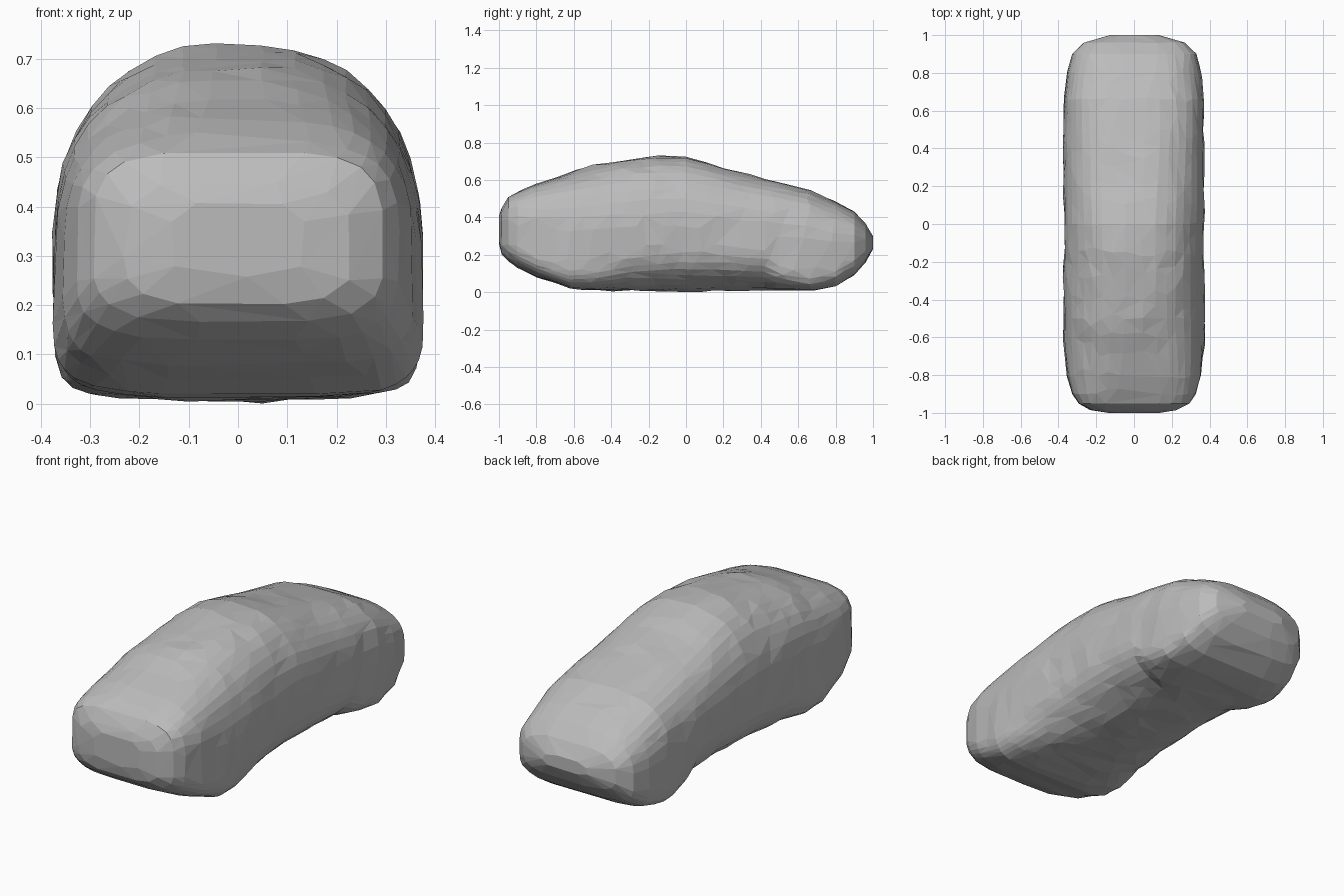
import bpy, bmesh, math
from mathutils import Vector, noise

cube = bpy.data.objects.get("Cube")
if cube:
    bpy.data.objects.remove(cube, do_unlink=True)

# Stations along the body: y, bottom, top, half width, top squareness, bottom squareness
STATIONS = [
    (-1.00, .26, .41, .14, 3.2, 3.0),
    (-.985, .20, .45, .23, 3.6, 3.2),
    (-.95, .165, .51, .295, 4.2, 3.5),
    (-.90, .13, .535, .328, 3.8, 4.0),
    (-.80, .08, .58, .355, 3.1, 4.8),
    (-.62, .02, .64, .373, 2.6, 6.0),
    (-.50, .012, .68, .374, 2.5, 5.0),
    (-.35, .01, .705, .373, 2.45, 3.4),
    (-.15, .005, .73, .371, 2.45, 2.7),
    (.00, .003, .724, .371, 2.5, 2.5),
    (.20, .01, .667, .373, 2.6, 2.4),
    (.42, .01, .607, .373, 2.8, 2.5),
    (.66, .01, .548, .37, 3.0, 6.5),
    (.80, .03, .485, .355, 2.9, 5.0),
    (.90, .09, .43, .33, 3.0, 3.8),
    (.96, .16, .37, .27, 3.0, 3.0),
    (1.00, .23, .30, .13, 2.6, 2.6),
]
SEGMENTS, STEPS = 40, 4


def section(y, low, high, width, top_n, low_n):
    """Rounded box outline, softer above its widest height than below."""
    mid = low + (high - low) * .41
    points = []
    for i in range(SEGMENTS):
        a = math.tau * (i + .5) / SEGMENTS
        c, s = math.cos(a), math.sin(a)
        n = top_n if s > 0 else low_n
        height = high - mid if s > 0 else mid - low
        x = width * math.copysign(abs(c) ** (2 / n), c)
        z = mid + height * math.copysign(abs(s) ** (2 / n), s)
        points.append(Vector((x, y, z)))
    return points


# Loft the rounded body through the stations
bm = bmesh.new()
rings = []
for a, b in zip(STATIONS, STATIONS[1:]):
    steps = STEPS if b[0] - a[0] > .09 else 2
    for k in range(steps):
        t = k / steps
        rings.append(section(*[p + (q - p) * t for p, q in zip(a, b)]))
rings.append(section(*STATIONS[-1]))
rings = [[bm.verts.new(p) for p in ring] for ring in rings]
for r, s in zip(rings, rings[1:]):
    for i in range(SEGMENTS):
        j = (i + 1) % SEGMENTS
        bm.faces.new((r[i], r[j], s[j], s[i]))
bm.faces.new(rings[0])
bm.faces.new(rings[-1])
bmesh.ops.recalc_face_normals(bm, faces=bm.faces)

# Uneven, lumpy surface that calms down toward both ends and rests on the ground
bm.normal_update()
for v in bm.verts:
    lump = noise.noise(v.co * 5) * .006 + noise.noise(v.co * 12) * .006
    v.co += v.normal * lump * (1 - abs(v.co.y) ** 6)
    v.co.z = max(v.co.z, 0)
bmesh.ops.triangulate(bm, faces=bm.faces)
mesh = bpy.data.meshes.new("stone_body")
bm.to_mesh(mesh)
bm.free()
body = bpy.data.objects.new("stone_body", mesh)
bpy.context.collection.objects.link(body)

# Reduce to irregular flat facets
facets = body.modifiers.new("facets", 'DECIMATE')
facets.ratio = .3

# Plain grey stone
grey = bpy.data.materials.new("stone_grey")
grey.use_nodes = True
colour = (.5, .5, .5, 1)
grey.diffuse_color = colour
grey.node_tree.nodes["Principled BSDF"].inputs["Base Color"].default_value = colour
mesh.materials.append(grey)
